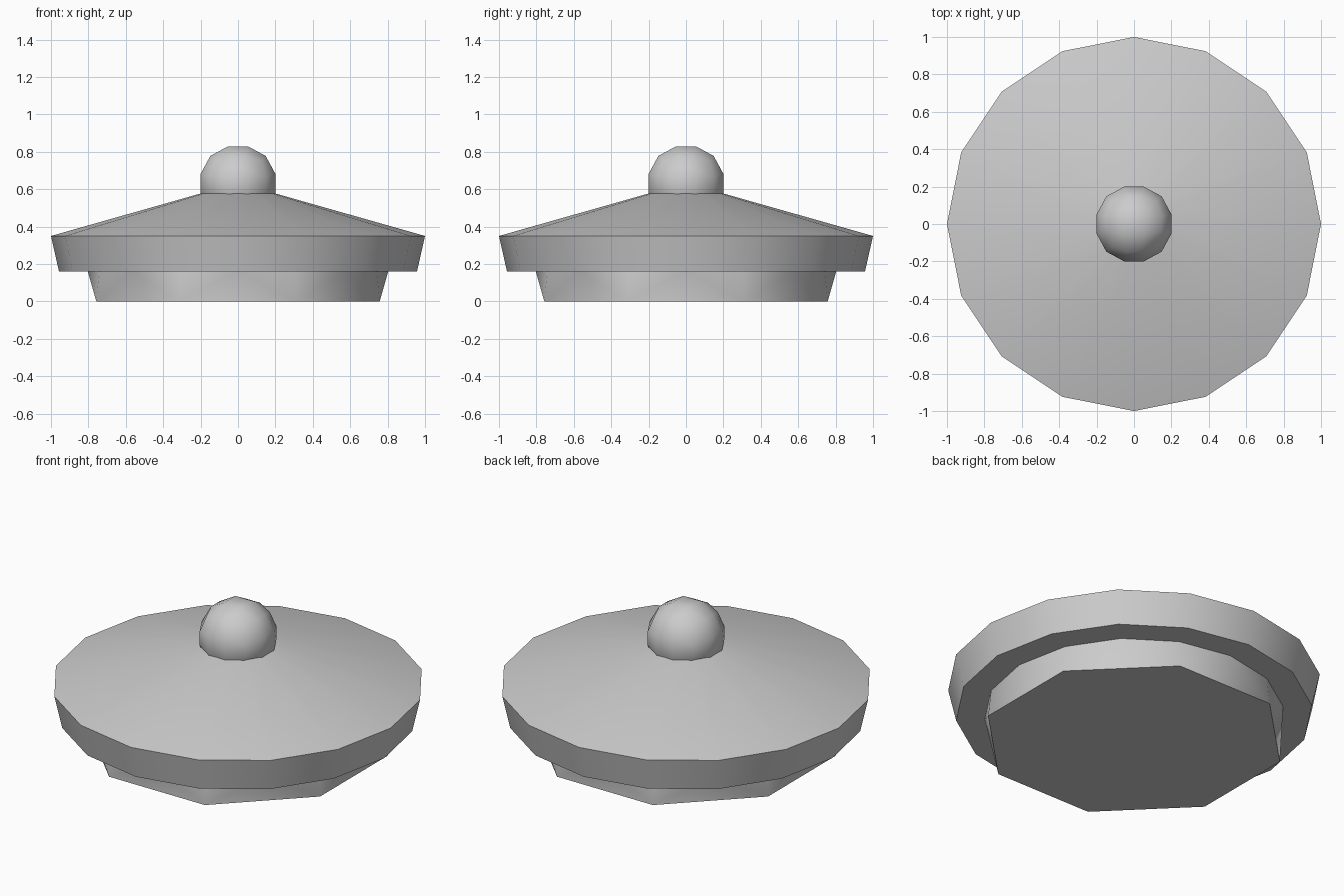
import bpy, bmesh, math

cube = bpy.data.objects.get("Cube")
if cube:
    bpy.data.objects.remove(cube, do_unlink=True)

grey = bpy.data.materials.new("plain_grey")
grey.use_nodes = True
colour = (0.6, 0.6, 0.6, 1)
grey.diffuse_color = colour
grey.node_tree.nodes["Principled BSDF"].inputs["Base Color"].default_value = colour


def ring(bm, count, radius, z, offset=0.0):
    step = math.tau / count
    return [bm.verts.new((radius * math.cos(step * i + offset),
                          radius * math.sin(step * i + offset), z))
            for i in range(count)]


def finish(bm, name, angle):
    bmesh.ops.recalc_face_normals(bm, faces=bm.faces)
    mesh = bpy.data.meshes.new(name)
    bm.to_mesh(mesh)
    bm.free()
    mesh.materials.append(grey)
    obj = bpy.data.objects.new(name, mesh)
    bpy.context.collection.objects.link(obj)
    bpy.ops.object.select_all(action='DESELECT')
    obj.select_set(True)
    bpy.context.view_layer.objects.active = obj
    bpy.ops.object.shade_smooth_by_angle(angle=math.radians(angle))


# Lid: flared rim with a shallow conical top
bm = bmesh.new()
rings = [ring(bm, 16, r, z) for r, z in ((0.957, 0.16), (1.0, 0.35), (0.2, 0.577))]
for low, high in zip(rings, rings[1:]):
    for i in range(16):
        j = (i + 1) % 16
        bm.faces.new((low[i], low[j], high[j], high[i]))
bm.faces.new(rings[0])
bm.faces.new(rings[-1])
finish(bm, "lid", 30)

# Plug: round under the lid, narrowing to an octagonal foot
bm = bmesh.new()
top = ring(bm, 16, 0.803, 0.16)
foot = ring(bm, 8, 0.82, 0, math.pi / 8)
for i in range(8):
    a, b, c = (top[(2 * i + k) % 16] for k in range(3))
    bm.faces.new((foot[i], b, a))
    bm.faces.new((foot[i], c, b))
    bm.faces.new((foot[i], foot[(i + 1) % 8], c))
bm.faces.new(top)
bm.faces.new(foot)
finish(bm, "plug", 30)

# Knob: cube divided in three each way and rounded, its underside sunk in the lid
bm = bmesh.new()
bmesh.ops.create_cube(bm, size=2)
bmesh.ops.subdivide_edges(bm, edges=bm.edges[:], cuts=2, use_grid_fill=True)
inner = math.tan(math.radians(15))
for v in bm.verts:
    for k in range(3):
        if abs(v.co[k]) < 0.5:
            v.co[k] = math.copysign(inner, v.co[k])
    v.co = v.co.normalized() * 0.213
    v.co.z += 0.63
finish(bm, "knob", 45)
